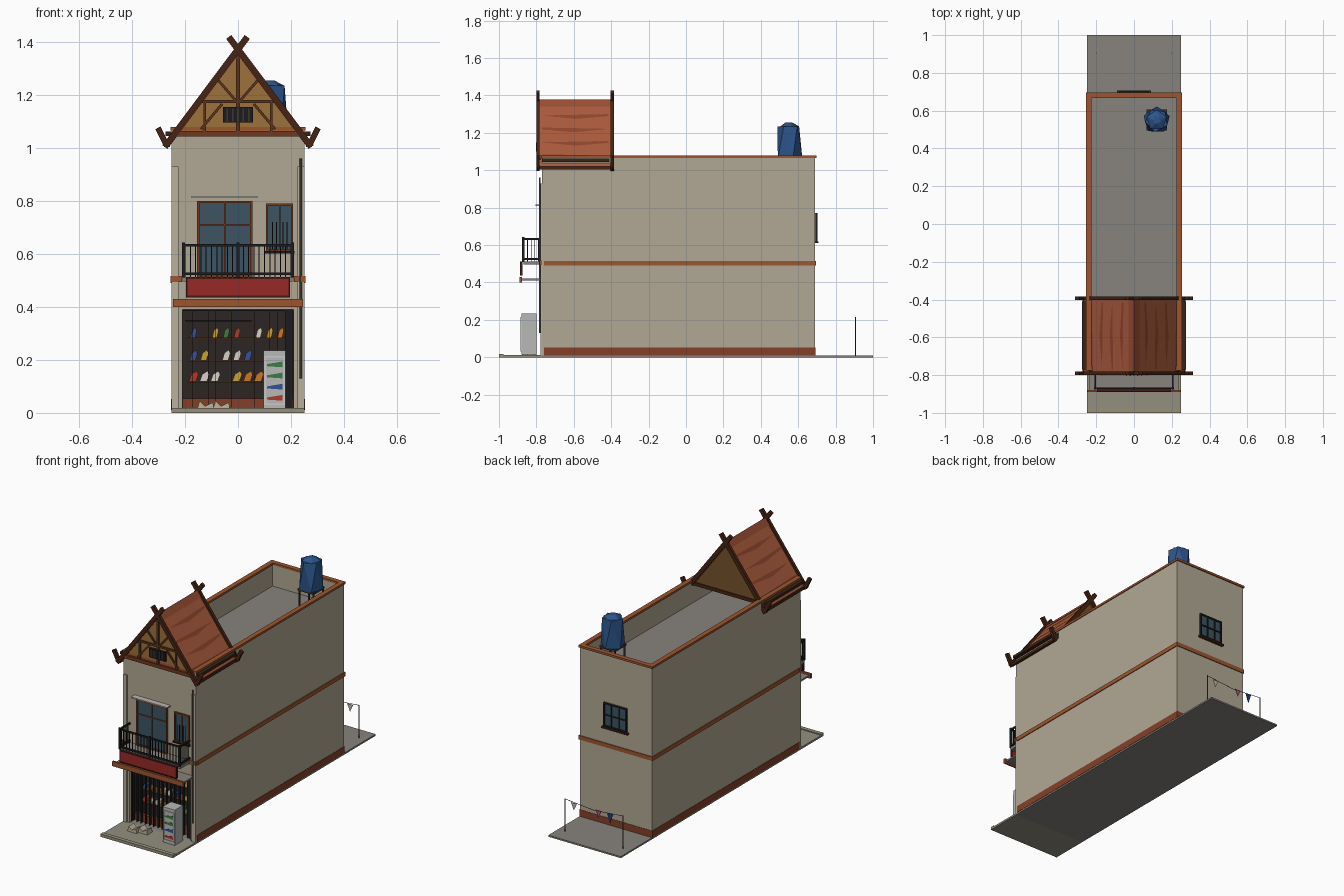
import bpy, bmesh, math
from mathutils import Vector

if "Cube" in bpy.data.objects:
    bpy.data.objects.remove(bpy.data.objects["Cube"])

mats = {}
def mat(rgb):
    if rgb not in mats:
        m = bpy.data.materials.new("paint_%d" % len(mats))
        m.diffuse_color = [(c / 255) ** 2.2 for c in rgb] + [1]
        m.use_nodes = True
        m.node_tree.nodes["Principled BSDF"].inputs["Base Color"].default_value = m.diffuse_color
        mats[rgb] = m
    return mats[rgb]

def make(name, rgb, *shapes):
    verts, faces = [], []
    for v, f in shapes:
        faces += [[i + len(verts) for i in q] for q in f]
        verts += v
    me = bpy.data.meshes.new(name)
    me.from_pydata(verts, [], faces)
    bm = bmesh.new()
    bm.from_mesh(me)
    bmesh.ops.recalc_face_normals(bm, faces=bm.faces)
    bm.to_mesh(me)
    bm.free()
    me.materials.append(mat(rgb))
    ob = bpy.data.objects.new(name, me)
    bpy.context.collection.objects.link(ob)
    return ob

def prism(pts, axis, a, b):
    place = {'x': lambda p, t: (t, p[0], p[1]), 'y': lambda p, t: (p[0], t, p[1]),
             'z': lambda p, t: (p[0], p[1], t)}[axis]
    n = len(pts)
    v = [place(p, a) for p in pts] + [place(p, b) for p in pts]
    f = [list(range(n)), list(range(n, 2 * n))]
    return v, f + [[i, (i + 1) % n, (i + 1) % n + n, i + n] for i in range(n)]

def box(x0, x1, y0, y1, z0, z1):
    return prism([(x0, y0), (x1, y0), (x1, y1), (x0, y1)], 'z', z0, z1)

def bar(p, q, w, y0, y1):
    """Straight timber in the xz plane"""
    p, q = Vector(p), Vector(q)
    d = (q - p).normalized() * w / 2
    n = Vector((-d.y, d.x))
    return prism([p + n, p - n, q - n, q + n], 'y', y0, y1)

def frustum(x, y, z0, z1, r0, r1, n, twist=0):
    v = [(x + r * math.cos(2 * math.pi * i / n + t), y + r * math.sin(2 * math.pi * i / n + t), z)
         for r, z, t in ((r0, z0, 0.3), (r1, z1, 0.3 + twist)) for i in range(n)]
    f = [list(range(n)), list(range(n, 2 * n))]
    for i in range(n):
        j = (i + 1) % n
        f += [[i, j, i + n], [j, j + n, i + n]]
    return v, f

def frame(x0, x1, z0, z1, w, y0, y1):
    return [box(x0, x0 + w, y0, y1, z0, z1), box(x1 - w, x1, y0, y1, z0, z1),
            box(x0 + w, x1 - w, y0, y1, z0, z0 + w), box(x0 + w, x1 - w, y0, y1, z1 - w, z1)]

WALL, TERRA, RED, GREY = (176, 167, 147), (156, 86, 50), (132, 66, 44), (134, 130, 125)
DARK, WOOD, GLASS, BLACK = (48, 42, 40), (72, 40, 26), (62, 84, 98), (34, 34, 36)
S = (-1, 1)

# Ground slab and curb
make("ground_slab", GREY, box(-.25, .25, -.77, 1, 0, .01))
make("front_pavement", (146, 141, 126), box(-.25, .25, -1, -.77, 0, .012))
make("curb", (150, 144, 122), box(-.25, .25, -1, -.975, .012, .018))

# Building shell
make("side_walls", WALL, *[box(min(s * .25, s * .232), max(s * .25, s * .232), -.757, .69, .01, 1.065) for s in S])
make("back_wall", WALL, box(-.232, .232, .672, .69, .01, 1.065))
make("front_wall", WALL, box(-.25, .25, -.77, -.757, .39, 1.065),
     *[box(min(s * .25, s * .21), max(s * .25, s * .21), -.77, -.757, .01, .39) for s in S])
make("pilasters", (184, 175, 156), *[box(s * .237 - .013, s * .237 + .013, -.778, -.77, .012, .93) for s in S])
make("roof_deck", GREY, box(-.232, .232, -.757, .672, .91, .93))
make("parapet_cap", TERRA, *[box(s * .24 - .015, s * .24 + .015, -.775, .697, 1.065, 1.078) for s in S],
     box(-.225, .225, .667, .697, 1.065, 1.078), box(-.225, .225, -.785, -.755, 1.065, 1.078))
for name, col, z0, z1, e in (("floor_band", TERRA, .49, .515, .005), ("plinth", RED, .01, .052, .002)):
    shapes = [box(s * (.25 + e / 2) - e / 2, s * (.25 + e / 2) + e / 2, -.76, .69 + e, z0, z1) for s in S]
    make(name, col, *shapes, box(-.25, .25, .69, .69 + e, z0, z1))
make("front_band", TERRA, *[box(s * .233 - .022, s * .233 + .022, -.783, -.77, .493, .517) for s in S])

# Shop interior
make("shop_interior", DARK, box(-.21, .21, -.62, -.61, .012, .40), box(-.215, -.208, -.757, -.61, .012, .40),
     box(.208, .215, -.757, -.61, .012, .40), box(-.21, .21, -.757, -.61, .39, .40))
make("shop_step", RED, box(-.21, .21, -.72, -.70, .012, .055))
make("shelves", (98, 62, 40), *[box(-.19, .18, -.69, -.62, z - .006, z) for z in (.285, .2, .12)])
colors = dict(blue=(52, 82, 150), yellow=(202, 160, 50), green=(64, 122, 70), red=(178, 58, 46),
              white=(214, 208, 198), orange=(204, 116, 40))
rows = [(.285, .012, "blue . yellow green red . white yellow orange"),
        (.2, .015, "blue yellow . white white blue . yellow green"),
        (.12, .018, "red white white . yellow orange orange green red")]
goods = {c: [] for c in colors}
for z, w, line in rows:
    for i, c in enumerate(line.split()):
        x = -.167 + .041 * i
        if c in colors:
            goods[c].append(prism([(x - w, z), (x + w * .5, z), (x + w, z + .025), (x + w * .6, z + .038),
                                   (x - w * .5, z + .026)], 'y', -.68, -.65))
for c, shapes in goods.items():
    make("shelf_goods_" + c, colors[c], *shapes)
make("folding_gate", BLACK, *[box(x, x + .001, -.757, -.735, .02, .385) for x in [-.2 + .029 * i for i in range(13)]],
     box(.178, .205, -.755, -.735, .015, .385), box(-.21, .21, -.755, -.735, .385, .392),
     box(-.2, .05, -.75, -.745, .345, .35))

# Drinks cooler and open sacks
make("cooler", (182, 184, 182), box(.097, .18, -.88, -.80, .015, .235))
make("cooler_feet", BLACK, *[box(x - .006, x + .006, y - .006, y + .006, .01, .016) for x in (.107, .17) for y in (-.87, -.81)])
make("cooler_door", (200, 204, 204), *frame(.1, .177, .03, .215, .006, -.884, -.88))
for i, c in enumerate(("red", "blue", "green", "green")):
    z = .05 + .042 * i
    make("cooler_stock_%d" % i, colors[c], prism([(.11, z), (.168, z - .004), (.168, z + .018), (.11, z + .008)], 'y', -.882, -.878))
make("sacks", (190, 180, 156), *[prism([(x - .03, .012), (x + .035, .012), (x + .03, .04), (x, .025), (x - .02, .045)], 'y', y, y + .05)
                                for x, y in ((-.125, -.87), (-.065, -.85))])

# Canopy and blank sign board
make("canopy", GREY, box(-.235, .235, -.88, -.77, .41, .42))
make("canopy_fascia", TERRA, box(-.245, .245, -.89, -.878, .40, .43))
make("sign_board", (150, 46, 44), box(-.19, .19, -.885, -.875, .442, .505))
make("sign_frame", (70, 30, 28), *frame(-.196, .196, .436, .511, .006, -.888, -.873))

# Balcony
make("balcony_slab", GREY, box(-.21, .21, -.87, -.77, .495, .513))
rails = [box(-.21, .21, -.874, -.866, z, z + .01) for z in (.52, .628)]
rails += [box(s * .206 - .004, s * .206 + .004, -.87, -.77, z, z + .01) for s in S for z in (.52, .628)]
bars = [box(-.2 + i * .02 - .002, -.2 + i * .02 + .002, -.872, -.868, .513, .63) for i in range(21)]
bars += [box(s * .206 - .002, s * .206 + .002, y, y + .004, .513, .63) for s in S for y in (-.85, -.83, -.81, -.79)]
posts = [box(x - .006, x + .006, -.876, -.864, .51, .642) for x in (-.206, 0, .206)]
make("balcony_railing", BLACK, *rails, *bars, *posts)

# Balcony door, windows, ledge and drainpipe
def window(name, x0, x1, z0, z1, y, out, col, mull, trans):
    a, b = sorted((y, y + out * .006))
    make(name + "_glass", GLASS, box(x0, x1, a, b, z0, z1))
    a, b = sorted((y, y + out * .012))
    make(name + "_frame", col, *frame(x0, x1, z0, z1, .009, a, b),
         *[box(x - .003, x + .003, a, b, z0, z1) for x in mull], *[box(x0, x1, a, b, z - .003, z + .003) for z in trans])
window("balcony_door", -.155, .055, .513, .80, -.77, -1, (112, 60, 38), (-.05,), (.71,))
window("front_window", .105, .208, .61, .79, -.77, -1, (112, 60, 38), (.157,), ())
make("front_window_grille", BLACK, *[box(x - .0015, x + .0015, -.786, -.783, .615, .72) for x in (.13, .145, .17, .185)],
     box(.1, .213, -.79, -.77, .602, .61))
window("back_window", -.08, .08, .62, .77, .69, 1, BLACK, (-.027, .027), (.695,))
make("back_window_sill", WOOD, box(-.09, .09, .69, .708, .61, .62))
make("door_ledge", (186, 184, 180), box(-.175, .073, -.805, -.77, .81, .818))
make("drainpipe", (104, 98, 88), frustum(.236, -.782, .13, .96, .005, .005, 6))

# Gabled roof
Y0, Y1 = -.79, -.395
make("roof_slopes", (166, 90, 62), *[prism([(0, 1.37), (s * .27, 1.012), (s * .258, 1.006), (0, 1.347)], 'y', Y0, Y1) for s in S])
def on_slope(s, d, y):
    return (s * (.27 * d + .002), y, 1.3715 - .358 * d)
streaks = []
for s in S:
    for k, d in enumerate((.2, .4, .6, .8)):
        ya, yb = (Y0 + .02, Y1 - .02) if k % 2 else (Y1 - .02, Y0 + .02)
        streaks.append(([on_slope(s, d, ya), on_slope(s, d + .02, yb), on_slope(s, d + .07, (ya + yb) / 2),
                         on_slope(s, d + .03, ya)], [[0, 1, 2, 3]]))
make("roof_tile_streaks", (140, 70, 48), *streaks)
make("ridge_cap", (150, 78, 54), prism([(-.028, 1.34), (0, 1.378), (.028, 1.34), (0, 1.36)], 'y', Y0, Y1))
for tag, y in (("front", Y0 - .01), ("back", Y1 - .008)):
    shapes = [bar((s * .276, 1.003), (-s * .035, 1.418), .024, y, y + .018) for s in S]
    shapes += [bar((s * .268, 1.008), (s * .302, 1.075), .022, y, y + .018) for s in S]
    make(tag + "_bargeboards", WOOD, *shapes)
make("eave_boards", WOOD, *[box(s * .264 - .008, s * .264 + .008, Y0, Y1, 1.003, 1.02) for s in S])
make("eave_gutters", (60, 40, 30), *[box(s * .262 - .012, s * .262 + .012, -.77, -.41, 1.045, 1.062) for s in S])
tri = [(-.238, 1.05), (.238, 1.05), (0, 1.36)]
make("front_gable", (156, 112, 62), prism(tri, 'y', -.785, -.775))
make("back_gable", (118, 82, 48), prism(tri, 'y', -.412, -.402))
make("gable_timbers", (92, 54, 32), bar((0, 1.06), (0, 1.36), .014, -.793, -.785), bar((-.14, 1.175), (.14, 1.175), .012, -.793, -.785),
     *[bar((s * .125, 1.06), (s * .125, 1.18), .01, -.793, -.785) for s in S],
     *[bar((s * .01, 1.18), (s * .075, 1.255), .01, -.793, -.785) for s in S],
     *[bar((s * .06, 1.165), (s * .14, 1.07), .01, -.793, -.785) for s in S])
make("gable_tie_beam", (112, 58, 36), box(-.235, .235, -.797, -.775, 1.042, 1.064))
make("gable_tie_beam_back", WOOD, box(-.235, .235, -.413, -.395, 1.042, 1.062))
make("gable_vent", BLACK, box(-.056, .056, -.798, -.785, 1.095, 1.153))
make("gable_vent_slats", (66, 58, 50), *[box(x - .003, x + .003, -.801, -.797, 1.1, 1.148) for x in (-.04, -.02, 0, .02, .04)])

# Water tank on a stand
make("tank_stand", (60, 56, 52), box(.065, .175, .495, .605, 1.05, 1.062),
     *[box(x - .004, x + .004, y - .004, y + .004, .93, 1.05) for x in (.072, .168) for y in (.502, .598)])
make("water_tank", (48, 86, 138), frustum(.12, .55, 1.062, 1.235, .072, .062, 5, .5), frustum(.12, .55, 1.235, 1.254, .055, .02, 5, .4))

# Pennant line behind the building
make("pennant_poles", (84, 80, 76), *[frustum(x, .905, .01, .215, .003, .003, 5) for x in (-.2, .2)])
make("pennant_string", BLACK, bar((-.2, .213), (0, .195), .002, .904, .906), bar((0, .195), (.2, .213), .002, .904, .906))
for i, (x, c, h) in enumerate(((.14, (190, 186, 174), .045), (-.03, (176, 84, 108), .045), (-.11, (44, 62, 116), .06))):
    make("pennant_%d" % i, c, prism([(x - .02, .203), (x + .02, .203), (x, .203 - h)], 'y', .904, .906))
